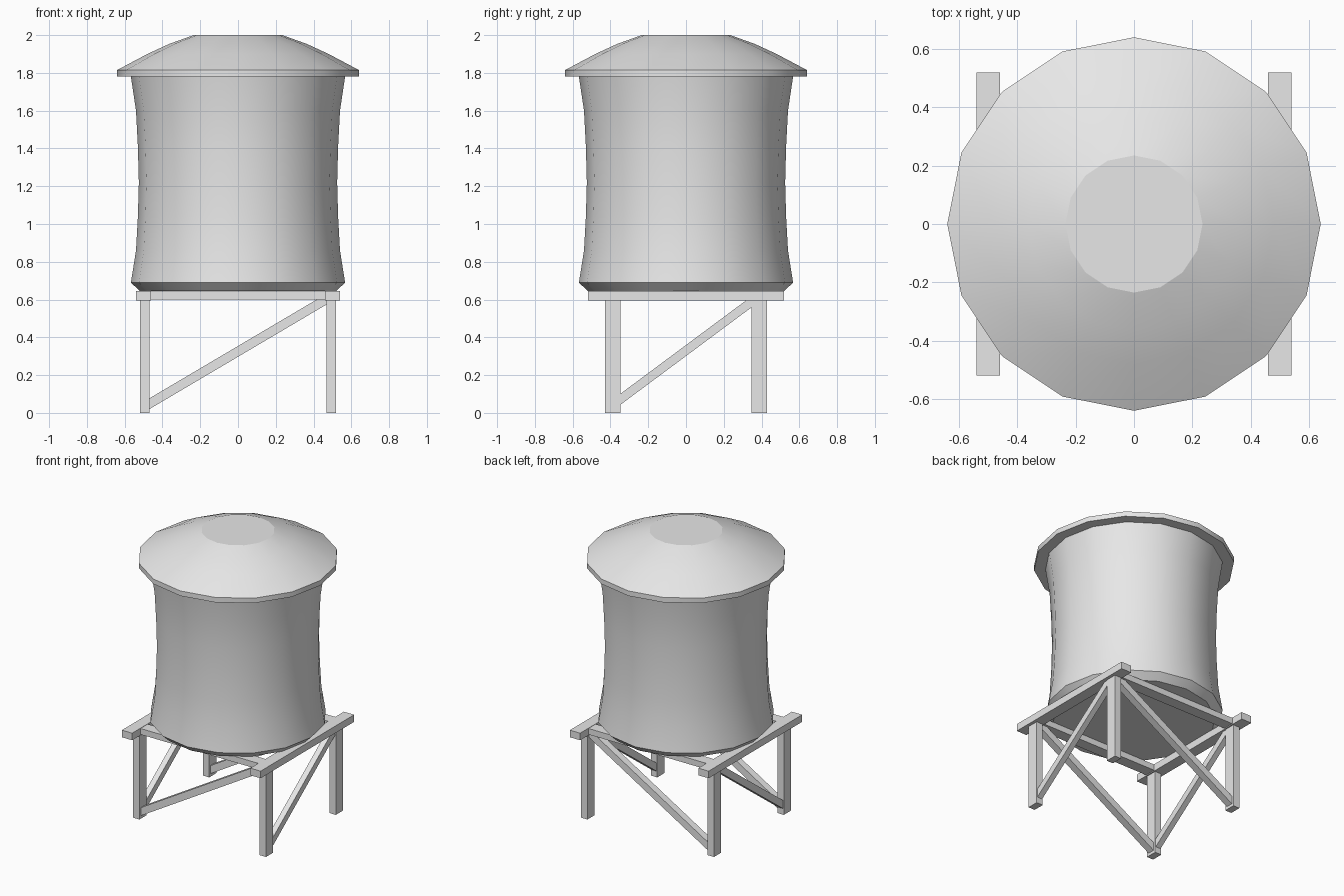
import bpy, bmesh, math
from mathutils import Vector

if "Cube" in bpy.data.objects:
    bpy.data.objects.remove(bpy.data.objects["Cube"], do_unlink=True)

grey = bpy.data.materials.new("plain grey")
grey.use_nodes = True
colour = (0.8, 0.8, 0.8, 1)
grey.diffuse_color = colour
grey.node_tree.nodes["Principled BSDF"].inputs["Base Color"].default_value = colour


def finish(name, bm):
    bmesh.ops.recalc_face_normals(bm, faces=bm.faces)
    mesh = bpy.data.meshes.new(name)
    bm.to_mesh(mesh)
    bm.free()
    mesh.materials.append(grey)
    obj = bpy.data.objects.new(name, mesh)
    bpy.context.collection.objects.link(obj)
    return obj


def lathe(name, profile, sides=16):
    """Closed turned solid from (radius, height) points, with flat end caps."""
    bm = bmesh.new()
    rings = []
    for r, z in profile:
        angles = [math.tau * i / sides for i in range(sides)]
        rings.append([bm.verts.new((r * math.cos(a), r * math.sin(a), z)) for a in angles])
    for low, high in zip(rings, rings[1:]):
        for i in range(sides):
            j = (i + 1) % sides
            bm.faces.new((low[i], low[j], high[j], high[i]))
    bm.faces.new(rings[0])
    bm.faces.new(rings[-1])
    obj = finish(name, bm)
    bpy.ops.object.select_all(action='DESELECT')
    obj.select_set(True)
    bpy.context.view_layer.objects.active = obj
    bpy.ops.object.shade_smooth_by_angle(angle=math.radians(30))
    for face in obj.data.polygons:
        if len(face.vertices) == sides:
            face.use_smooth = False
    return obj


def bar(name, start, end, section_a, section_b):
    """Bar whose two end faces are parallel, spanned by the section vectors."""
    bm = bmesh.new()
    a, b = Vector(section_a) / 2, Vector(section_b) / 2
    ends = [[bm.verts.new(Vector(p) + s * a + t * b)
             for s, t in ((-1, -1), (1, -1), (1, 1), (-1, 1))] for p in (start, end)]
    for i in range(4):
        j = (i + 1) % 4
        bm.faces.new((ends[0][i], ends[0][j], ends[1][j], ends[1][i]))
    bm.faces.new(ends[0])
    bm.faces.new(ends[1])
    return finish(name, bm)


# Waisted tank and domed lid
lathe("tank", [(0.52, 0.645), (0.567, 0.69), (0.54, 0.86), (0.53, 1.04), (0.525, 1.22),
               (0.53, 1.41), (0.54, 1.6), (0.567, 1.78)])
lathe("roof", [(0.64, 1.78), (0.64, 1.815), (0.48, 1.9), (0.365, 1.953), (0.235, 2.0)])

# Frame: posts, long side beams and side braces
leg_x, leg_y = 0.493, 0.388
for x, side in ((-leg_x, "right"), (leg_x, "left")):
    for y, end in ((-leg_y, "front"), (leg_y, "back")):
        bar(f"{end}_{side}_leg", (x, y, 0), (x, y, 0.6), (0.05, 0, 0), (0, 0.08, 0))
    beam_x = math.copysign(0.5, x)
    bar(f"{side}_beam", (beam_x, -0.52, 0.62), (beam_x, 0.52, 0.62),
        (0.08, 0, 0), (0, 0, 0.05))
    bar(f"{side}_brace", (x, -0.35, 0.07), (x, 0.35, 0.59), (0.04, 0, 0), (0, 0, 0.058))

# Cross beams and braces at front and back
for y, end in ((-leg_y, "front"), (leg_y, "back")):
    bar(f"{end}_cross_beam", (-0.46, y, 0.622), (0.46, y, 0.622),
        (0, 0.08, 0), (0, 0, 0.042))
    bar(f"{end}_brace", (-0.47, y, 0.048), (0.47, y, 0.603), (0, 0.05, 0), (0, 0, 0.057))
